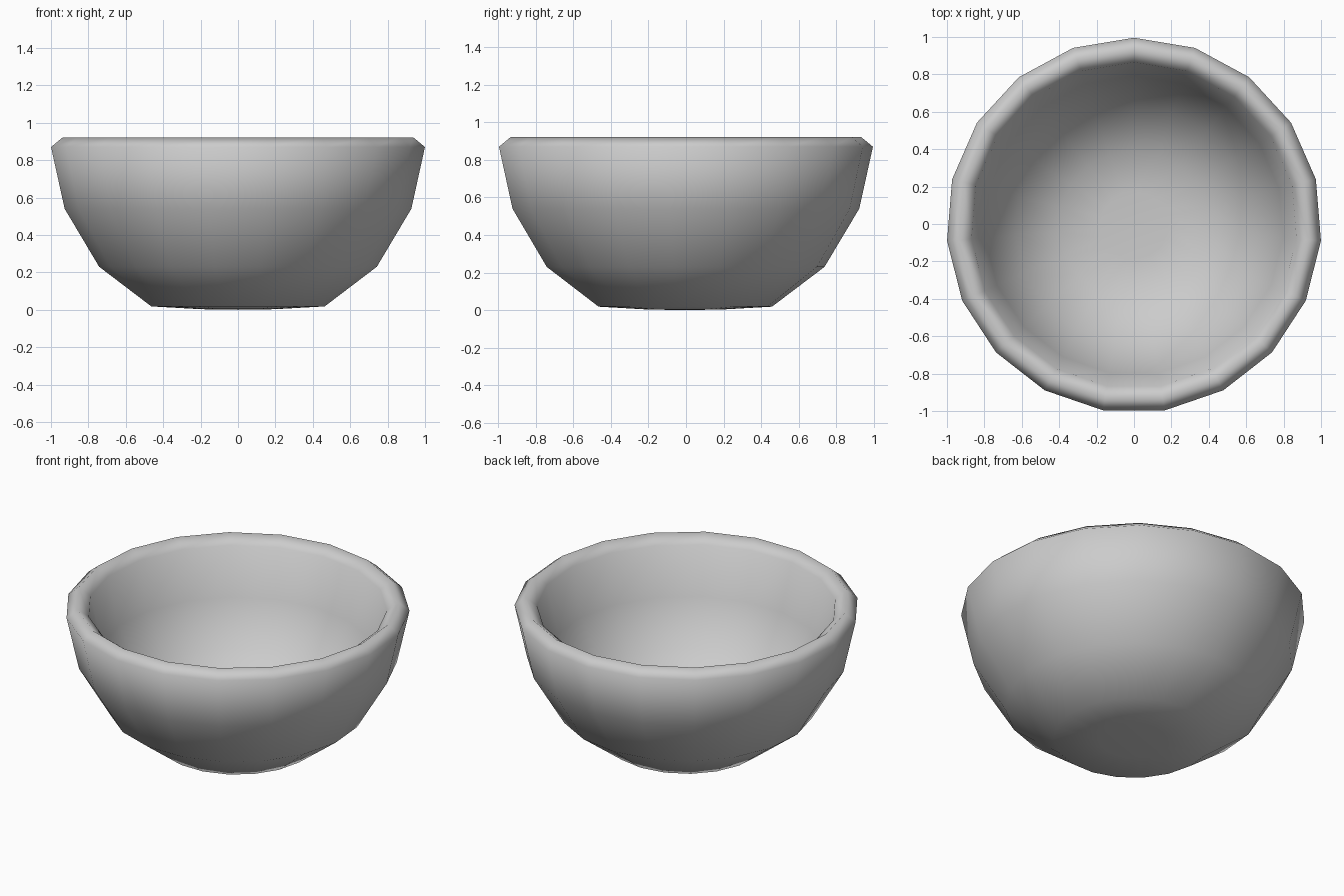
import bpy, bmesh, math

if "Cube" in bpy.data.objects:
    bpy.data.objects.remove(bpy.data.objects["Cube"])

SIDES = 19
# radius, height: outer base, outer wall, rim, inner wall, inner floor
PROFILE = [(0.20, 0.003), (0.465, 0.018), (0.745, 0.23), (0.93, 0.54),
           (1.003, 0.87), (0.94, 0.922), (0.872, 0.87), (0.80, 0.57),
           (0.64, 0.31), (0.40, 0.14), (0.18, 0.125)]
Y_SHIFT = -0.007  # an odd number of sides is not centred by itself

bm = bmesh.new()
rings = []
for r, z in PROFILE:
    ring = []
    for i in range(SIDES):
        a = math.pi / 2 + 2 * math.pi * i / SIDES
        ring.append(bm.verts.new((r * math.cos(a), r * math.sin(a) + Y_SHIFT, z)))
    rings.append(ring)

# walls between neighbouring rings
for lower, upper in zip(rings, rings[1:]):
    for i in range(SIDES):
        j = (i + 1) % SIDES
        bm.faces.new((lower[i], lower[j], upper[j], upper[i]))

# close underside and inner floor with fans
for ring, z in ((rings[0], 0.0), (rings[-1], 0.122)):
    centre = bm.verts.new((0, Y_SHIFT, z))
    for i in range(SIDES):
        bm.faces.new((ring[i], ring[(i + 1) % SIDES], centre))

bmesh.ops.recalc_face_normals(bm, faces=bm.faces[:])
for f in bm.faces:
    f.smooth = True

mesh = bpy.data.meshes.new("bowl")
bm.to_mesh(mesh)
bm.free()
bowl = bpy.data.objects.new("bowl", mesh)
bpy.context.collection.objects.link(bowl)
